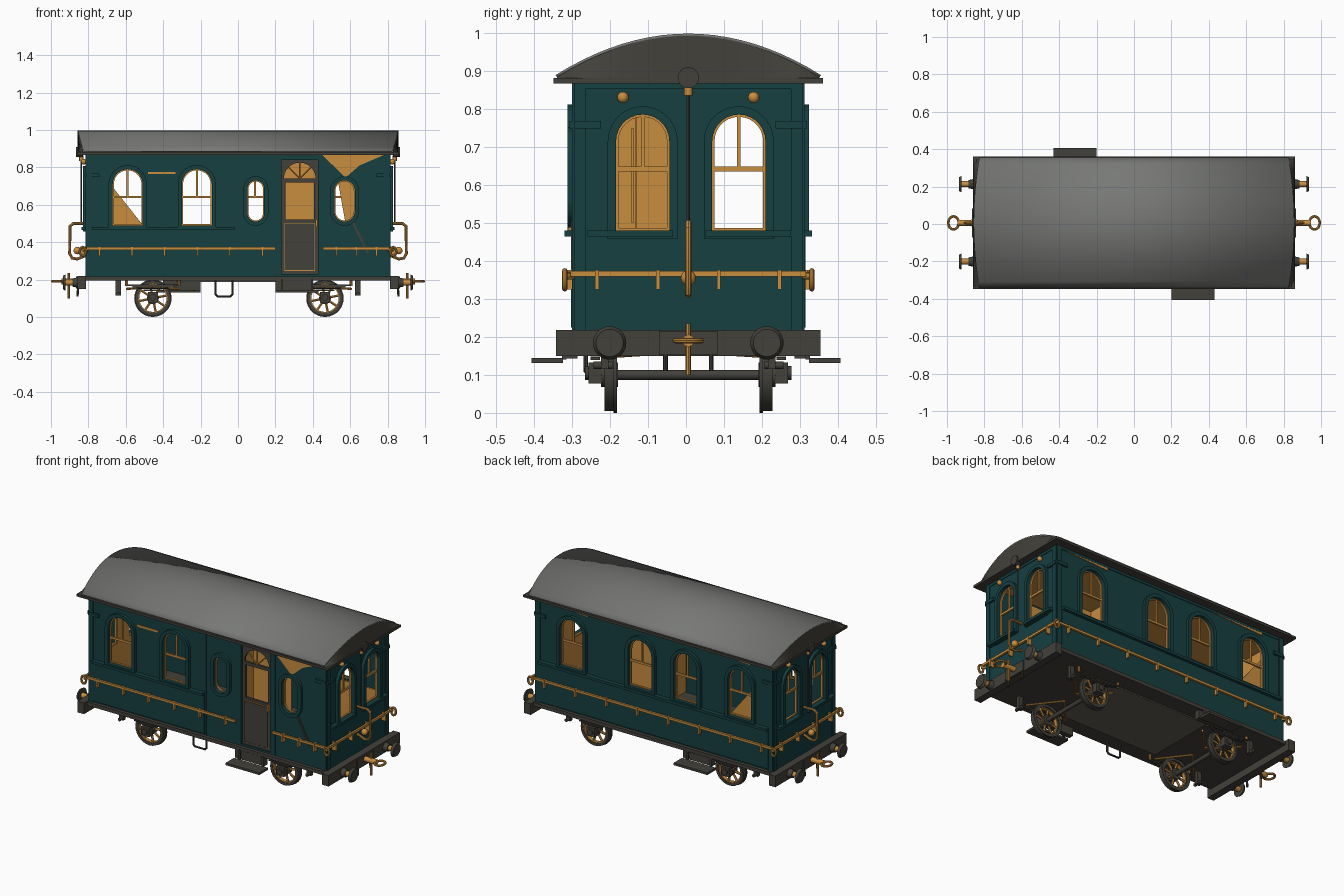
import bpy, bmesh
from math import sin, cos, pi, radians
from mathutils import Matrix, Vector

if "Cube" in bpy.data.objects:
    bpy.data.objects.remove(bpy.data.objects["Cube"])

CY = 0.006          # body centreline
HX, HY = 0.81, 0.30  # half length and half width of the body
made = []


def material(name, rgb):
    m = bpy.data.materials.new(name)
    m.use_nodes = True
    m.diffuse_color = (*rgb, 1)
    m.node_tree.nodes["Principled BSDF"].inputs["Base Color"].default_value = (*rgb, 1)
    return m


GREEN = material("dark green paint", (0.008, 0.050, 0.053))
GOLD = material("warm brass", (0.58, 0.27, 0.05))
DARK = material("dark iron", (0.055, 0.052, 0.042))
GREY = material("roof grey", (0.185, 0.19, 0.18))
FLOOR = material("underfloor board", (0.12, 0.11, 0.085))


def add(name, mesh, mat, matrix=None):
    ob = bpy.data.objects.new(name, mesh)
    bpy.context.collection.objects.link(ob)
    if matrix is not None:
        ob.matrix_world = matrix
    mesh.materials.clear()
    mesh.materials.append(mat)
    made.append(ob)
    return ob


def from_bmesh(name, bm, mat, matrix=None):
    me = bpy.data.meshes.new(name)
    bm.to_mesh(me)
    bm.free()
    return add(name, me, mat, matrix)


def box(name, center, size, mat):
    bm = bmesh.new()
    bmesh.ops.create_cube(bm, size=1)
    return from_bmesh(name, bm, mat, Matrix.Translation(center) @ Matrix.Diagonal((*size, 1)))


def rod(name, a, b, r, mat, segs=12, r2=None):
    a, b = Vector(a), Vector(b)
    bm = bmesh.new()
    bmesh.ops.create_cone(bm, cap_ends=True, segments=segs, radius1=r,
                          radius2=r if r2 is None else r2, depth=(b - a).length)
    turn = Vector((0, 0, 1)).rotation_difference(b - a).to_matrix().to_4x4()
    return from_bmesh(name, bm, mat, Matrix.Translation((a + b) / 2) @ turn)


def ball(name, center, r, mat):
    bm = bmesh.new()
    bmesh.ops.create_uvsphere(bm, u_segments=14, v_segments=8, radius=r)
    return from_bmesh(name, bm, mat, Matrix.Translation(center))


def curve_mesh(name, cu, mat, matrix=None):
    tmp = bpy.data.objects.new(name, cu)
    me = bpy.data.meshes.new_from_object(tmp)
    bpy.data.objects.remove(tmp)
    return add(name, me, mat, matrix)


def splines(name, dims, loops, closed):
    cu = bpy.data.curves.new(name, 'CURVE')
    cu.dimensions = dims
    for pts in loops:
        sp = cu.splines.new('POLY')
        sp.points.add(len(pts) - 1)
        for p, q in zip(sp.points, pts):
            p.co = (*q, 1) if len(q) == 3 else (*q, 0, 1)
        sp.use_cyclic_u = closed
    return cu


def tube(name, pts, r, mat, closed=False):
    cu = splines(name, '3D', [pts], closed)
    cu.bevel_depth, cu.bevel_resolution = r, 2
    cu.use_fill_caps = True
    return curve_mesh(name, cu, mat)


def plate(name, side, dist, depth, mat, loops, x=0, y=CY):
    """Flat panel on a wall: first loop is the outline, the rest are holes."""
    cu = splines(name, '2D', loops, True)
    cu.fill_mode, cu.extrude = 'BOTH', depth / 2
    m = (Matrix.Translation((x, y, 0)) @ Matrix.Rotation(radians(90 * side), 4, 'Z')
         @ Matrix.Rotation(pi / 2, 4, 'X') @ Matrix.Translation((0, 0, dist - depth / 2)))
    return curve_mesh(name, cu, mat, m)


def rect(u0, u1, v0, v1):
    return [(u0, v0), (u1, v0), (u1, v1), (u0, v1)]


def circle(u, v, r, n=28):
    return [(u + r * cos(2 * pi * i / n), v + r * sin(2 * pi * i / n)) for i in range(n)]


def arch(u, v0, v1, hw, pill=False, grow=0.0):
    hw, v0, v1, n = hw + grow, v0 - grow, v1 + grow, 14
    top = [(u + hw * cos(pi * i / n), v1 - hw + hw * sin(pi * i / n)) for i in range(n + 1)]
    if not pill:
        return [(u - hw, v0), (u + hw, v0)] + top
    return top + [(u - hw * cos(pi * i / n), v0 + hw - hw * sin(pi * i / n)) for i in range(n + 1)]


# Walls with window openings: side 0 front, 1 right end, 2 back, 3 left end
side_arch = lambda u: (u, 0.49, 0.79, 0.08, False)
ends = [(u, 0.48, 0.785, 0.07, False) for u in (-0.12, 0.133)]
openings = {
    0: [side_arch(-0.59), side_arch(-0.22), (0.095, 0.51, 0.73, 0.045, True), (0.57, 0.51, 0.73, 0.055, True)],
    1: ends, 2: [side_arch(u) for u in (-0.56, -0.09, 0.22, 0.59)],
    3: [(-w[0], *w[1:]) for w in ends]}
door_hole = rect(0.225, 0.435, 0.225, 0.85)
for s, wins in openings.items():
    half, dist = ((HX, HY), (HY, HX))[s % 2]
    holes = [arch(*w) for w in wins] + ([door_hole] if s == 0 else [])
    plate("wall", s, dist, 0.014, GREEN, [rect(-half, half, 0.21, 0.87)] + holes)
    plate("wall_lining", s, dist - 0.014, 0.005, (GREEN, GOLD)[s % 2],
          [rect(-half + .015, half - .015, 0.21, 0.87)] + holes)
    for w in wins:
        u, v0, v1, hw, pill = w
        plate("window_surround", s, dist + 0.018, 0.02, GREEN, [arch(*w, grow=0.022), arch(*w)])
        plate("window_frame", s, dist - 0.004, 0.012, GOLD, [arch(*w, grow=0.002), arch(*w, grow=-0.006)])
        if not pill:
            plate("window_bar", s, dist - 0.005, 0.01, GOLD, [rect(u - hw, u + hw, 0.635, 0.648)])
            plate("window_mullion", s, dist - 0.005, 0.01, GOLD, [rect(u - .005, u + .005, 0.64, v1)])
    # Corner posts and top band
    for e in (-1, 1):
        a, b = sorted((e * half, e * (half - 0.03)))
        plate("corner_post", s, dist + 0.006, 0.008, GREEN, [rect(a, b, 0.21, 0.87)])
        a, b = sorted((e * half, e * (half - 0.07)))
        plate("corner_trim", s, dist + 0.012, 0.012, GREEN, [rect(a, b, 0.748, 0.768)])
    plate("top_band", s, dist + 0.004, 0.004, GREEN, [rect(-half, half, 0.852, 0.87)])
    # Sills, lower panels and brass rails
    spans = {0: [(-0.78, -0.02)], 2: [(-0.78, 0.78)]}.get(s, [(-0.265, -0.04), (0.045, 0.27)])
    for a, b in spans:
        plate("sill", s, dist + 0.026, 0.026, GREEN, [rect(a, b, 0.464, 0.48)])
    if s % 2 == 0:
        plate("lower_panel", s, dist + 0.008, 0.008, GREEN, [rect(*spans[0], 0.225, 0.464)])
    rails = {0: [(-0.81, 0.2), (0.455, 0.81)], 2: [(-0.81, 0.81)]}.get(s, [(-0.31, 0.31)])
    for a, b in rails:
        plate("brass_rail", s, dist + 0.024, 0.012, GOLD, [rect(a, b, 0.359, 0.373)])
        n = max(1, round((b - a) / 0.22))
        for i in range(n + 1):
            u = a + 0.07 + (b - a - 0.14) * i / n
            plate("rail_bracket", s, dist + 0.028, 0.028, GOLD, [rect(u - .005, u + .005, 0.325, 0.376)])

# Body seams and bare patches near the eaves
for u in (-0.015, 0.205, 0.455):
    plate("wall_seam", 0, HY + 0.006, 0.006, GREEN, [rect(u - .006, u + .006, 0.22, 0.86)])
plate("bare_patch", 0, HY + 0.006, 0.005, GOLD, [[(0.45, 0.866), (0.575, 0.745), (0.65, 0.81), (0.78, 0.866)]])
plate("brass_strip", 0, HY + 0.006, 0.006, GOLD, [rect(-0.48, -0.335, 0.764, 0.776)])
plate("door_stay", 0, HY + 0.008, 0.008, DARK, [[(0.61, 0.5), (0.69, 0.34), (0.70, 0.345), (0.62, 0.505)]])
for a, b in ((-0.75, -0.45), (0.3, 0.66)):
    plate("bare_patch", 2, HY + 0.006, 0.005, GOLD, [[(a, 0.85), (b, 0.835), (b, 0.85)]])

# Interior brass-coloured panels and partition
plate("cabin_panel", 0, -HY + 0.028, 0.006, GOLD, [[(-0.69, 0.72), (-0.69, 0.48), (-0.5, 0.48)]])
plate("cabin_panel", 0, -HY + 0.028, 0.006, GOLD, [rect(0.47, 0.78, 0.22, 0.48)])
plate("washroom_panel", 0, 0.15, 0.006, GOLD, [[(0.53, 0.75), (0.64, 0.75), (0.64, 0.5), (0.575, 0.5)]])
plate("partition", 1, 0.2, 0.008, GOLD, [rect(-0.28, -0.045, 0.22, 0.86)])

# Door with window, arched transom and fan bars
fan = [(0.33 + 0.085 * cos(pi * i / 12), 0.74 + 0.085 * sin(pi * i / 12)) for i in range(13)]
plate("door_leaf", 0, HY - 0.006, 0.014, DARK, [door_hole, rect(0.253, 0.407, 0.52, 0.72), fan])
plate("door_lining", 0, HY - 0.16, 0.005, GOLD, [rect(0.2, 0.46, 0.22, 0.86)])
plate("door_panel", 0, HY + 0.002, 0.008, DARK, [rect(0.252, 0.408, 0.25, 0.50)])
plate("door_panel_edge", 0, HY - 0.002, 0.005, GOLD, [rect(0.249, 0.411, 0.247, 0.503)])
plate("door_frame", 0, HY + 0.006, 0.012, GREEN, [rect(0.21, 0.45, 0.22, 0.865), rect(0.232, 0.428, 0.23, 0.84)])
for i in (1, 2, 3):
    t = pi * i / 4
    rod("fan_bar", (0.33, CY - HY + .01, 0.74), (0.33 + .085 * cos(t), CY - HY + .01, 0.74 + .085 * sin(t)), 0.004, GOLD, 6)
box("door_handle", (0.42, CY - HY - 0.006, 0.5), (0.01, 0.02, 0.04), GOLD)

# Roof: bowed shell, sloping end panels, eave plate and ceiling
N, RY = 20, 0.345
ys = [-RY + 2 * RY * i / N for i in range(N + 1)]
rise = lambda y: 0.882 + 0.108 * (1 - (y / RY) ** 2)
reach = lambda y: 0.857 - 0.03 * (y / RY) ** 2
bm = bmesh.new()
rows = [[bm.verts.new((e * reach(y), y + CY, rise(y))) for y in ys] for e in (-1, 1)]
for i in range(N):
    bm.faces.new((rows[0][i], rows[1][i], rows[1][i + 1], rows[0][i + 1]))
roof = from_bmesh("roof_shell", bm, GREY)
mod = roof.modifiers.new("thickness", 'SOLIDIFY')
mod.thickness, mod.offset = 0.008, 1
for e in (-1, 1):
    bm = bmesh.new()
    top = [bm.verts.new((e * reach(y), y + CY, rise(y) + 0.002)) for y in ys]
    low = [bm.verts.new((e * 0.858, y + CY, 0.878)) for y in ys]
    for i in range(N):
        f = (top[i], low[i], low[i + 1], top[i + 1])
        bm.faces.new(f if e > 0 else f[::-1])
    from_bmesh("roof_end", bm, DARK)
    rod("roof_lamp", (e * 0.83, CY, 0.882), (e * 0.866, CY, 0.882), 0.028, DARK, 18)
box("eave_plate", (0, CY, 0.874), (1.72, 0.708, 0.014), DARK)
box("ceiling", (0, CY, 0.863), (1.58, 0.56, 0.006), GOLD)

# Underframe
box("deck", (0, CY, 0.205), (1.66, 0.64, 0.022), DARK)
box("underfloor", (0.02, CY, 0.191), (0.7, 0.44, 0.008), FLOOR)
loop = [(-0.12, 0.2), (-0.12, 0.12), (-0.11, 0.11), (-0.04, 0.11), (-0.03, 0.12), (-0.03, 0.2)]
tube("under_loop", [(x, CY - 0.27, z) for x, z in loop], 0.006, DARK)
for sy in (-1, 1):
    sx = -sy
    # Entry step on each side
    box("step_board", (sx * 0.315, sy * 0.365, 0.138), (0.23, 0.082, 0.014), DARK)
    box("step_riser", (sx * 0.3, sy * 0.3, 0.17), (0.2, 0.03, 0.055), DARK)
    for dx in (-0.08, 0.08):
        box("step_hanger", (sx * 0.315 + dx, sy * 0.32, 0.17), (0.012, 0.012, 0.06), DARK)
    for x in (-0.64, 0.64):
        box("brake_hanger", (x, CY + sy * 0.22, 0.155), (0.03, 0.02, 0.08), DARK)
        rod("brake_pin", (x, CY + sy * 0.2, 0.125), (x, CY + sy * 0.25, 0.125), 0.01, DARK)

# Wheelsets
for wx in (-0.455, 0.465):
    rod("axle", (wx, CY - 0.23, 0.1), (wx, CY + 0.23, 0.1), 0.013, DARK)
    for sy in (-1, 1):
        s, wy = (0, CY - 0.205) if sy < 0 else (2, CY + 0.205)
        plate("wheel_tyre", s, 0.016, 0.03, DARK, [circle(0, 0.1, 0.095), circle(0, 0.1, 0.078)], wx, wy)
        plate("wheel_flange", s, -0.008, 0.009, DARK, [circle(0, 0.1, 0.1), circle(0, 0.1, 0.08)], wx, wy)
        plate("wheel_rim", s, 0.013, 0.022, GOLD, [circle(0, 0.1, 0.079), circle(0, 0.1, 0.073)], wx, wy)
        for k in range(8):
            t = pi * k / 4 + 0.2
            rod("spoke", (wx, wy, 0.1), (wx + .075 * cos(t), wy, 0.1 + .075 * sin(t)), 0.007, GOLD, 6)
        rod("hub", (wx, wy - sy * 0.02, 0.1), (wx, wy + sy * 0.025, 0.1), 0.032, DARK, 16)
        # Axle box and leaf spring
        box("axle_box", (wx, wy + sy * 0.04, 0.105), (0.055, 0.035, 0.055), DARK)
        rod("axle_cap", (wx, wy + sy * 0.055, 0.105), (wx, wy + sy * 0.067, 0.105), 0.018, DARK)
        for k in range(4):
            box("spring_leaf", (wx, wy + sy * 0.04, 0.143 + 0.009 * k), (0.1 + 0.06 * k, 0.025, 0.007), DARK)
        for dx in (-0.14, 0.14):
            rod("spring_shackle", (wx + dx, wy + sy * 0.04, 0.165), (wx + dx, wy + sy * 0.04, 0.2), 0.008, GOLD, 8)
            rod("brake_rod", (wx + dx, wy, 0.15), (wx, CY + sy * 0.05, 0.16), 0.006, GOLD, 8)

# End gear: buffer beams, buffers, couplers, pipes, lamps
for e in (-1, 1):
    P = lambda x, y, z: (e * x, CY + y, z)
    box("buffer_beam", P(0.835, 0, 0.184), (0.045, 0.695, 0.068), DARK)
    box("coupler_plate", P(0.86, 0, 0.184), (0.01, 0.155, 0.064), DARK)
    for sy in (-1, 1):
        y = sy * 0.207
        rod("buffer_sleeve", P(0.855, y, 0.184), P(0.885, y, 0.184), 0.028, DARK, 16, 0.022)
        rod("buffer_rod", P(0.88, y, 0.184), P(0.925, y, 0.184), 0.016, GOLD)
        rod("buffer_disc", P(0.922, y, 0.184), P(0.936, y, 0.184), 0.044, DARK, 24, 0.036)
        ball("end_lamp", P(0.825, sy * 0.172, 0.83), 0.015, GOLD)
        ring = [P(0.83 + 0.016 * cos(k * pi / 6), sy * 0.325, 0.35 + 0.024 * sin(k * pi / 6)) for k in range(12)]
        tube("corner_handle", ring, 0.007, GOLD, True)
        rod("corner_stay", P(0.8, sy * 0.3, 0.36), P(0.83, sy * 0.325, 0.36), 0.009, GOLD)
        rod("hose", P(0.855, sy * 0.06, 0.16), P(0.858, sy * 0.06, 0.11), 0.006, DARK, 8)
    rod("drawbar", P(0.855, 0, 0.19), P(0.945, 0, 0.19), 0.016, GOLD)
    tube("coupler_link", [P(0.965 + 0.028 * cos(k * pi / 8), 0.035 * sin(k * pi / 8), 0.19)
                          for k in range(16)], 0.007, GOLD, True)
    rod("coupler_drop", P(0.905, 0, 0.235), P(0.905, 0, 0.1), 0.007, GOLD, 8)
    pipe = [(0.81, 0.5), (0.88, 0.5), (0.898, 0.485), (0.9, 0.34), (0.888, 0.315), (0.86, 0.31), (0.81, 0.33)]
    tube("end_pipe", [P(x, 0, z) for x, z in pipe], 0.008, GOLD)
    rod("end_rod", P(0.838, 0, 0.5), P(0.838, 0, 0.865), 0.005, DARK, 8)
    rod("end_rod_cap", P(0.838, 0, 0.835), P(0.838, 0, 0.862), 0.011, GOLD)
    ball("pipe_valve", P(0.86, 0, 0.355), 0.02, GOLD)

# Smooth the rounded parts, keep edges sharp
bpy.ops.object.select_all(action='DESELECT')
for ob in made:
    ob.select_set(True)
bpy.context.view_layer.objects.active = made[0]
bpy.ops.object.shade_smooth_by_angle(angle=radians(35))
